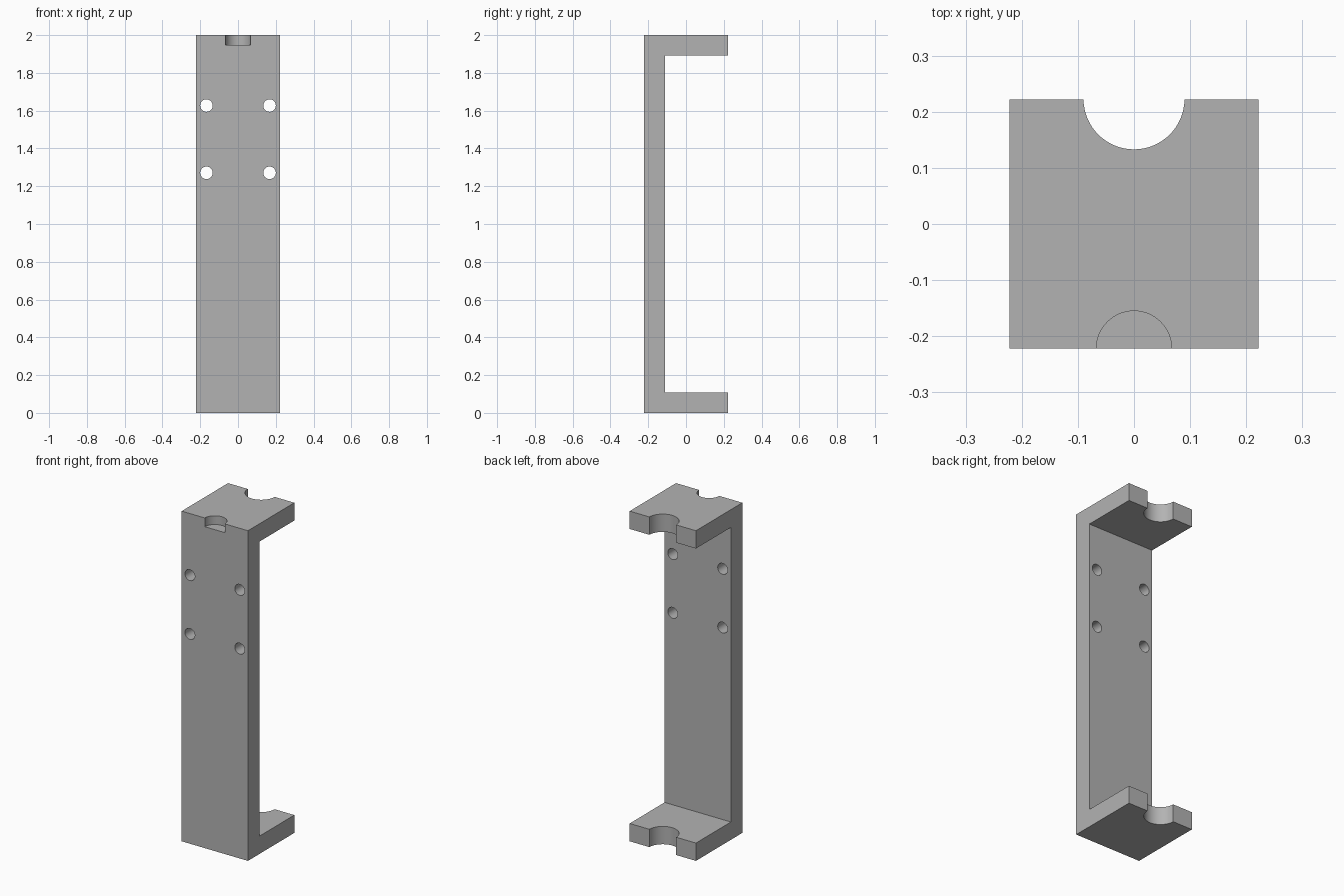
import bpy
import bmesh
from mathutils import Matrix, Vector

cube = bpy.data.objects.get("Cube")
if cube:
    bpy.data.objects.remove(cube, do_unlink=True)

HALF = 0.222       # half width and half depth
WALL = 0.11        # thickness of the back plate
FLANGE = 0.108     # thickness of the end flanges

grey = bpy.data.materials.new("plain grey")
grey.use_nodes = True
colour = (0.45, 0.45, 0.45, 1)
grey.diffuse_color = colour
grey.node_tree.nodes["Principled BSDF"].inputs["Base Color"].default_value = colour


def finish(bm, name):
    bmesh.ops.recalc_face_normals(bm, faces=bm.faces)
    mesh = bpy.data.meshes.new(name)
    bm.to_mesh(mesh)
    bm.free()
    mesh.materials.append(grey)
    obj = bpy.data.objects.new(name, mesh)
    bpy.context.collection.objects.link(obj)
    return obj


def add_cylinder(bm, centre, radius, length, axis="Z"):
    turn = Matrix.Rotation(1.5707963, 4, "X") if axis == "Y" else Matrix()
    bmesh.ops.create_cone(bm, cap_ends=True, segments=64, radius1=radius, radius2=radius,
                          depth=length, matrix=Matrix.Translation(centre) @ turn)


# C-shaped side profile extruded across the width
bm = bmesh.new()
inner = -HALF + WALL
profile = [(-HALF, 0), (HALF, 0), (HALF, FLANGE), (inner, FLANGE),
           (inner, 2 - FLANGE), (HALF, 2 - FLANGE), (HALF, 2), (-HALF, 2)]
side = bm.faces.new([bm.verts.new((-HALF, y, z)) for y, z in profile])
extruded = bmesh.ops.extrude_face_region(bm, geom=[side])["geom"]
bmesh.ops.translate(bm, vec=Vector((2 * HALF, 0, 0)),
                    verts=[v for v in extruded if isinstance(v, bmesh.types.BMVert)])
bracket = finish(bm, "bracket")

# Cutters: rear notches through both flanges, front pocket, screw holes
bm = bmesh.new()
for z in (0.05, 1.95):
    add_cylinder(bm, (0, HALF + 0.001, z), 0.09, 0.25)
add_cylinder(bm, (0, -HALF, 2.047), 0.067, 0.2)
for x in (-0.167, 0.167):
    for z in (1.271, 1.627):
        add_cylinder(bm, (x, -HALF + WALL / 2, z), 0.033, 0.3, "Y")
cutter = finish(bm, "hole_cutter")
cutter.hide_render = True

cut = bracket.modifiers.new("holes", "BOOLEAN")
cut.operation = "DIFFERENCE"
cut.solver = "EXACT"
cut.object = cutter

# Apply the cut and remove the helper
bpy.ops.object.select_all(action="DESELECT")
bracket.select_set(True)
bpy.context.view_layer.objects.active = bracket
bpy.ops.object.modifier_apply(modifier=cut.name)
bpy.data.objects.remove(cutter, do_unlink=True)
bpy.ops.object.shade_smooth_by_angle(angle=0.5)
